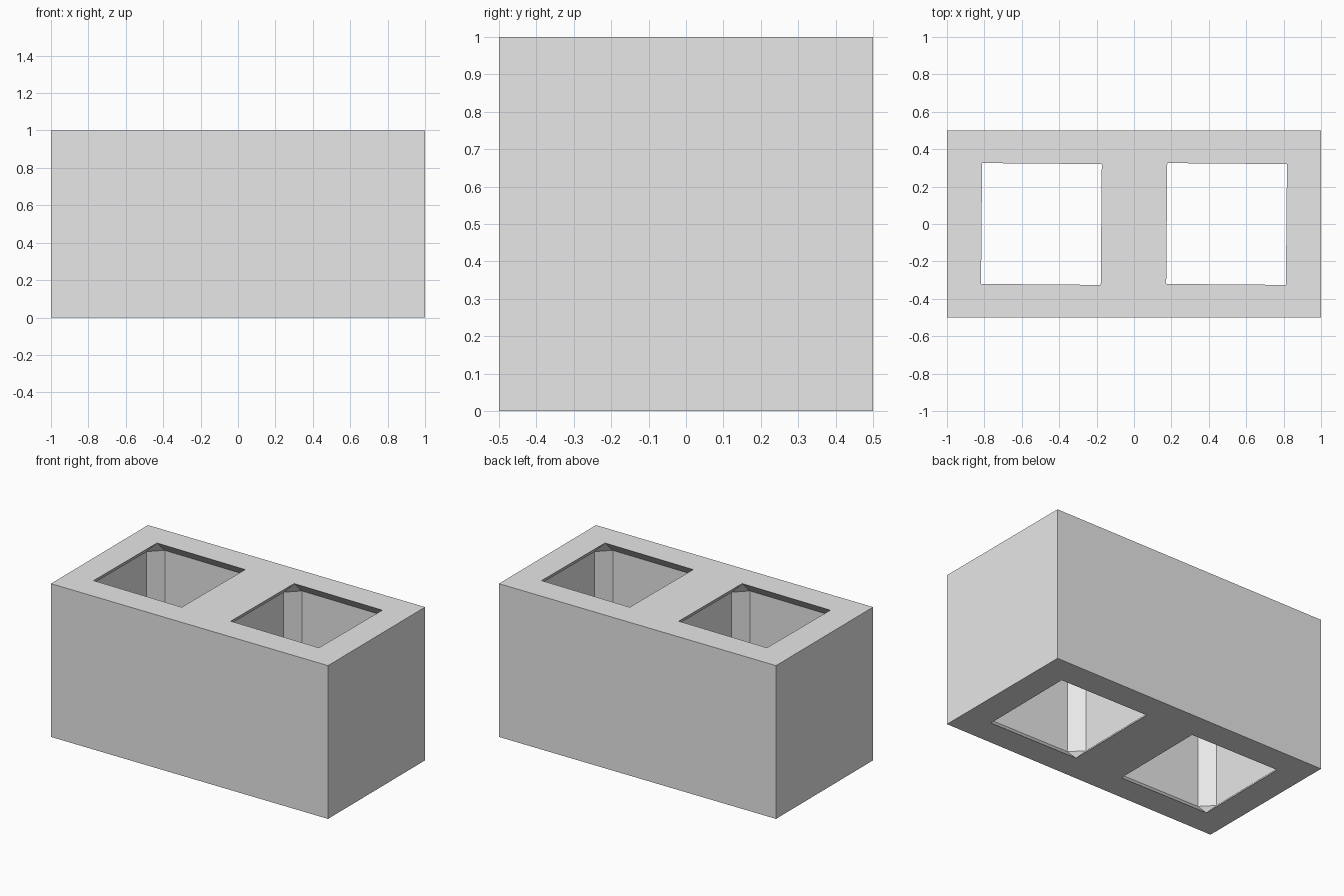
import bpy
import bmesh
from math import radians
from mathutils import Matrix

old = bpy.data.objects.get("Cube")
if old:
    bpy.data.objects.remove(old, do_unlink=True)

# Single concrete colour
concrete = bpy.data.materials.new("concrete_grey")
concrete.use_nodes = True
colour = (0.8, 0.8, 0.8, 1)
concrete.diffuse_color = colour
concrete.node_tree.nodes["Principled BSDF"].inputs["Base Color"].default_value = colour


def box(name, size, centre, turn=0, chamfer=0):
    """Box mesh object, optionally turned about z and chamfered on all edges."""
    bm = bmesh.new()
    bmesh.ops.create_cube(bm, size=1, matrix=Matrix.Diagonal((*size, 1)))
    if chamfer:
        bmesh.ops.bevel(bm, geom=bm.edges[:], offset=chamfer, segments=1,
                        affect='EDGES', clamp_overlap=True)
    bm.transform(Matrix.Translation(centre) @ Matrix.Rotation(turn, 4, 'Z'))
    mesh = bpy.data.meshes.new(name)
    bm.to_mesh(mesh)
    bm.free()
    mesh.materials.append(concrete)
    obj = bpy.data.objects.new(name, mesh)
    bpy.context.collection.objects.link(obj)
    return obj


# Outer block
block = box("hollow_block", (2, 1, 1), (0, 0, 0.5))

# Two chamfered cores, just tall enough to break through top and bottom
for side, label in ((-1, "right"), (1, "left")):
    core = box(label + "_core_cutter", (0.794, 0.8, 1.002),
               (side * 0.495, 0, 0.5), radians(-0.5), 0.078)
    cut = block.modifiers.new(label + "_core", 'BOOLEAN')
    cut.operation = 'DIFFERENCE'
    cut.solver = 'EXACT'
    cut.object = core
    core.hide_render = True
    core.hide_set(True)

# Bake the cuts into the block and drop the cutters
bpy.context.view_layer.update()
graph = bpy.context.evaluated_depsgraph_get()
baked = bpy.data.meshes.new_from_object(block.evaluated_get(graph))
block.modifiers.clear()
block.data = baked
for label in ("right", "left"):
    bpy.data.objects.remove(bpy.data.objects[label + "_core_cutter"], do_unlink=True)
